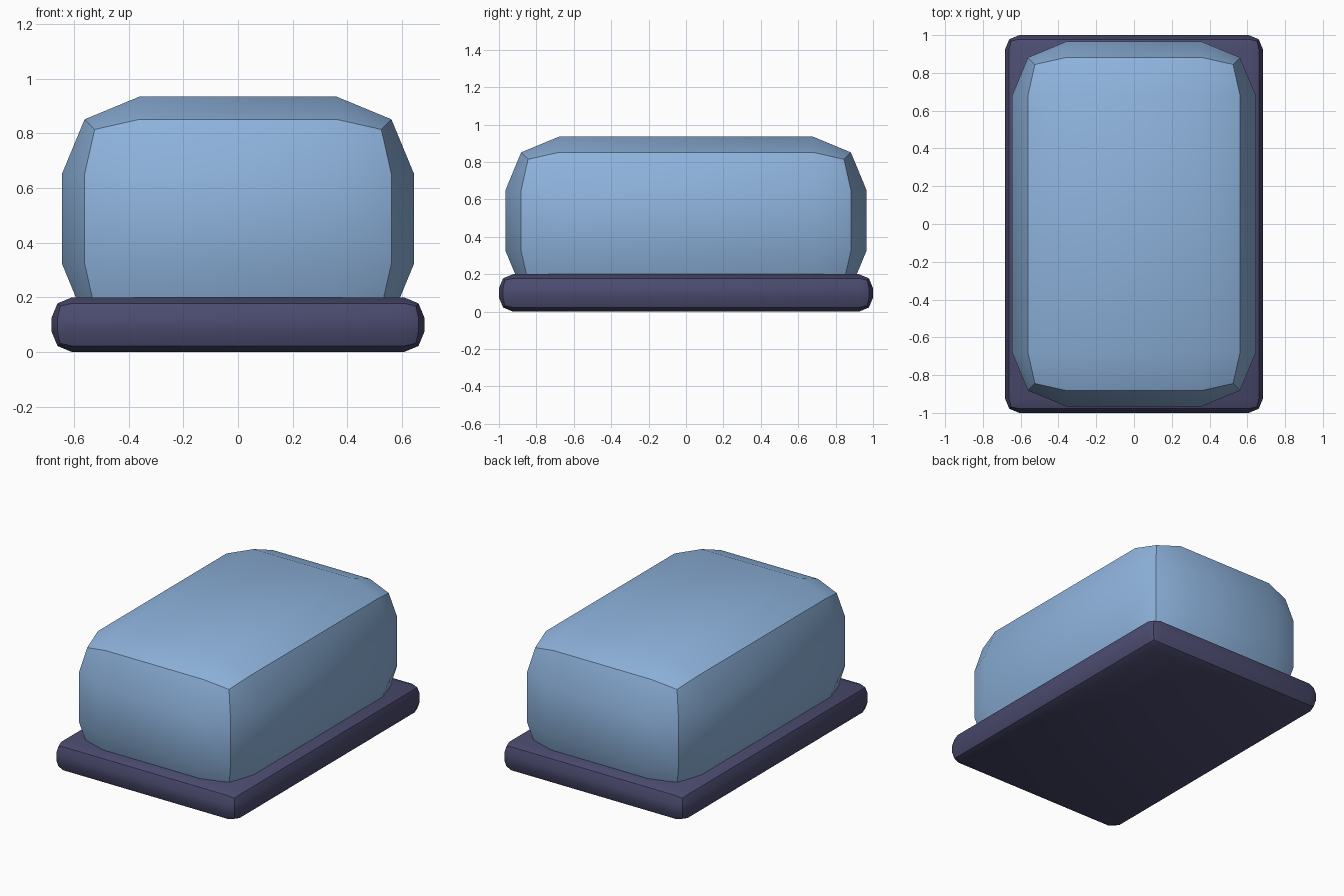
import bpy, math

if "Cube" in bpy.data.objects:
    bpy.data.objects.remove(bpy.data.objects["Cube"])


def material(name, color):
    m = bpy.data.materials.new(name)
    m.diffuse_color = (*color, 1.0)
    m.use_nodes = True
    m.node_tree.nodes["Principled BSDF"].inputs["Base Color"].default_value = m.diffuse_color
    return m


def rounded_box(name, size, bottom, radius, mat):
    """Box standing at height bottom, with two-step bevels on every edge."""
    bpy.ops.mesh.primitive_cube_add(size=1, location=(0, 0, bottom + size[2] / 2))
    ob = bpy.context.object
    ob.name = name
    ob.scale = size
    bpy.ops.object.transform_apply(location=False, rotation=False, scale=True)
    bevel = ob.modifiers.new("rounding", 'BEVEL')
    bevel.width = radius
    bevel.segments = 2
    bevel.limit_method = 'NONE'
    bpy.ops.object.modifier_apply(modifier=bevel.name)
    bpy.ops.object.shade_smooth_by_angle(angle=math.radians(30))
    ob.data.materials.append(mat)
    return ob


blue = material("soft blue", (0.27, 0.45, 0.72))
navy = material("dark slate purple", (0.07, 0.07, 0.16))

# Flat slab underneath
rounded_box("base_slab", (1.365, 2.0, 0.2), 0.0, 0.075, navy)

# Large rounded block sunk into the slab
rounded_box("upper_block", (1.29, 1.93, 0.895), 0.04, 0.285, blue)
